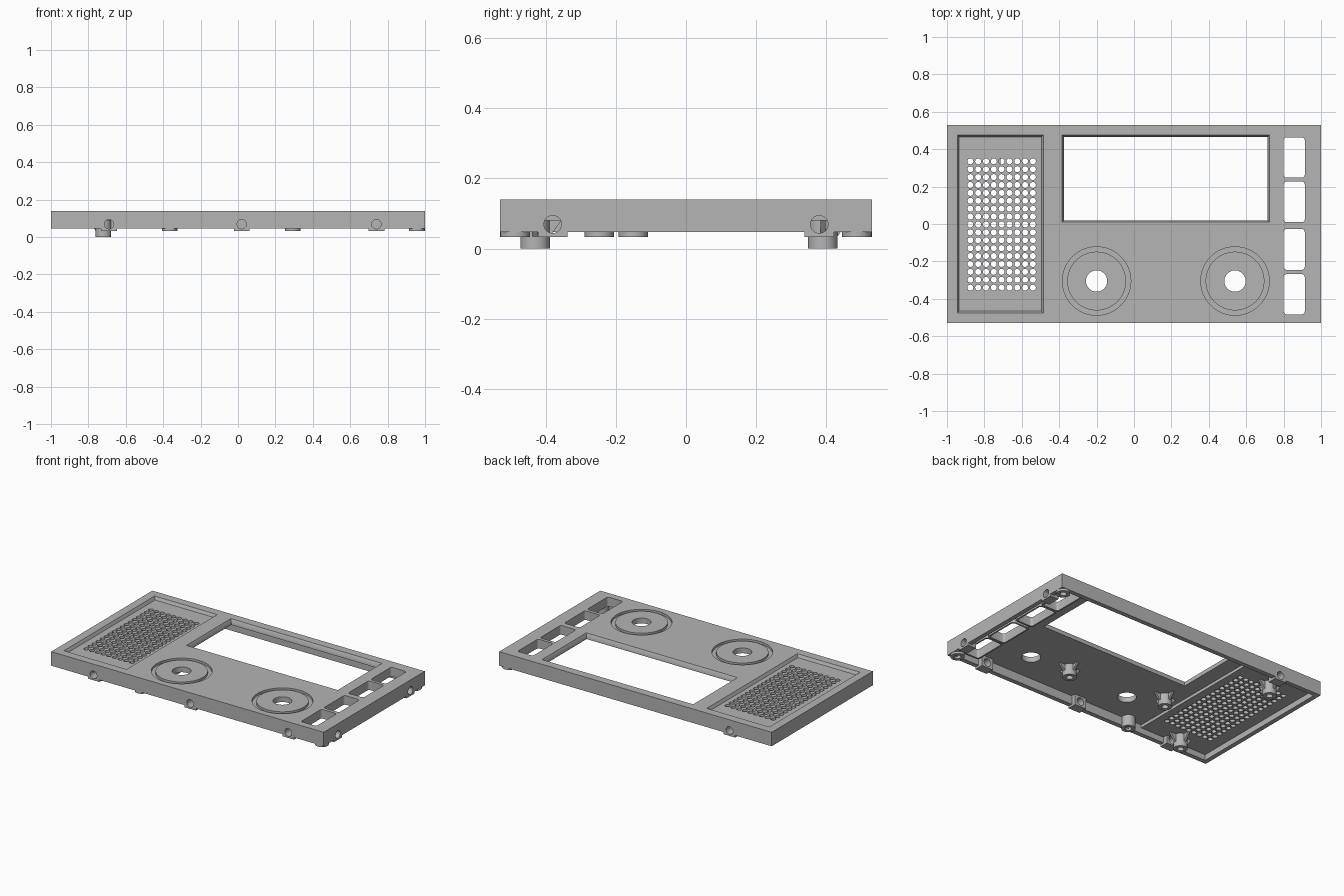
import bpy, bmesh
from math import cos, sin, pi, radians
from mathutils import Matrix

cube = bpy.data.objects.get("Cube")
if cube:
    bpy.data.objects.remove(cube, do_unlink=True)

grey = bpy.data.materials.new("panel grey")
grey.use_nodes = True
grey.diffuse_color = (0.46, 0.46, 0.46, 1)
grey.node_tree.nodes["Principled BSDF"].inputs["Base Color"].default_value = (0.46, 0.46, 0.46, 1)

HALF_X, HALF_Y, TOP, RIM = 1.0, 0.53, 0.14, 0.047
WALL, CEILING, TRAY_CEILING = 0.03, 0.105, 0.085


def finish(name, bm):
    bmesh.ops.recalc_face_normals(bm, faces=bm.faces)
    mesh = bpy.data.meshes.new(name)
    bm.to_mesh(mesh)
    bm.free()
    mesh.materials.append(grey)
    obj = bpy.data.objects.new(name, mesh)
    bpy.context.collection.objects.link(obj)
    return obj


def loft(bm, rings):
    """Solid skinned through equal-length rings of points."""
    loops = [[bm.verts.new(p) for p in ring] for ring in rings]
    n = len(loops[0])
    for a, b in zip(loops, loops[1:]):
        for i in range(n):
            bm.faces.new((a[i], a[(i + 1) % n], b[(i + 1) % n], b[i]))
    bm.faces.new(loops[0][::-1])
    bm.faces.new(loops[-1])


def rect(x0, x1, y0, y1, z, grow=0.0, radius=0.0):
    x0, x1, y0, y1 = x0 - grow, x1 + grow, y0 - grow, y1 + grow
    if not radius:
        return [(x0, y0, z), (x1, y0, z), (x1, y1, z), (x0, y1, z)]
    corners = [(x1 - radius, y1 - radius), (x0 + radius, y1 - radius),
               (x0 + radius, y0 + radius), (x1 - radius, y0 + radius)]
    return [(cx + radius * cos((q + s / 4) * pi / 2), cy + radius * sin((q + s / 4) * pi / 2), z)
            for q, (cx, cy) in enumerate(corners) for s in range(5)]


def slab(name, bounds, z0, z1, grow=0.0, radius=0.0):
    bm = bmesh.new()
    loft(bm, [rect(*bounds, z0, radius=radius), rect(*bounds, z1, grow, radius)])
    return finish(name, bm)


def add_cylinder(bm, centre, r, depth, axis="Z", sides=32):
    turn = {"Z": Matrix(), "X": Matrix.Rotation(pi / 2, 4, "Y"), "Y": Matrix.Rotation(pi / 2, 4, "X")}[axis]
    bmesh.ops.create_cone(bm, cap_ends=True, segments=sides, radius1=r, radius2=r, depth=depth,
                          matrix=Matrix.Translation(centre) @ turn)


def cylinders(name, centres, r, depth, axis="Z", sides=32):
    bm = bmesh.new()
    for c in centres:
        add_cylinder(bm, c, r, depth, axis, sides)
    return finish(name, bm)


def tube(name, x, y, z0, z1, outer, inner, sides=32):
    bm = bmesh.new()
    profile = [(outer, z0), (outer, z1), (inner, z1), (inner, z0)]
    loops = [[bm.verts.new((x + r * cos(2 * pi * i / sides), y + r * sin(2 * pi * i / sides), z))
              for i in range(sides)] for r, z in profile]
    for k in range(4):
        a, b = loops[k], loops[(k + 1) % 4]
        for i in range(sides):
            bm.faces.new((a[i], a[(i + 1) % sides], b[(i + 1) % sides], b[i]))
    return finish(name, bm)


def combine(target, tool, operation="DIFFERENCE"):
    """Apply a boolean and remove the tool."""
    tool.hide_render = True
    mod = target.modifiers.new("bool", "BOOLEAN")
    mod.operation, mod.object, mod.solver = operation, tool, "EXACT"
    graph = bpy.context.evaluated_depsgraph_get()
    mesh = bpy.data.meshes.new_from_object(target.evaluated_get(graph))
    target.modifiers.clear()
    target.data = mesh
    bpy.data.objects.remove(tool, do_unlink=True)


# Shell: open-bottomed box with a deeper ceiling under the speaker tray
shell = slab("panel_shell", (-HALF_X, HALF_X, -HALF_Y, HALF_Y), RIM, TOP)
inner_x, inner_y = HALF_X - WALL, HALF_Y - WALL
combine(shell, slab("cut", (-inner_x, inner_x, -inner_y, inner_y), -0.1, TRAY_CEILING))
combine(shell, slab("cut", (-0.475, inner_x, -inner_y, inner_y), 0.0, CEILING))

# Screw blocks on the walls
block = 0.042
for x, side in ((-0.69, -1), (0.02, -1), (0.74, -1), (-0.69, 1)):
    ys = sorted((side * HALF_Y, side * (HALF_Y - 0.06)))
    low = 0.033 if side < 0 else RIM - 0.014
    combine(shell, slab("block", (x - block, x + block, *ys), low, 0.11), "UNION")
for y in (-0.38, 0.38):
    combine(shell, slab("block", (HALF_X - 0.06, HALF_X, y - block, y + block), 0.033, 0.11), "UNION")

# Sideways screw holes
hole_z = 0.069
combine(shell, cylinders("cut", [(x, -HALF_Y, hole_z) for x in (-0.69, 0.02, 0.74)]
                         + [(-0.69, HALF_Y, hole_z)], 0.025, 0.2, "Y"))
combine(shell, cylinders("cut", [(HALF_X, y, hole_z) for y in (-0.38, 0.38)], 0.025, 0.2, "X"))

# Speaker tray and its grille
combine(shell, slab("cut", (-0.935, -0.495, -0.465, 0.465), 0.12, 0.1401, 0.01))
grille = [(-0.875 + 0.0418 * i, 0.335 - 0.0422 * j, 0.1) for i in range(9) for j in range(17)]
combine(shell, cylinders("cut", grille, 0.016, 0.2, sides=16))

# Display window with a bevelled edge
window = (-0.375, 0.715, 0.02, 0.465)
combine(shell, slab("cut", window, 0.0, 0.2))
combine(shell, slab("cut", window, 0.12, 0.1401, 0.01))

# Dials: ring groove and shaft hole
for x in (-0.2, 0.54):
    combine(shell, tube("cut", x, -0.305, 0.125, 0.16, 0.183, 0.157, 64))
    combine(shell, cylinders("cut", [(x, -0.305, 0.1)], 0.057, 0.2, sides=48))

# Button openings, each with a collar underneath
for i, (y0, y1) in enumerate(((-0.483, -0.268), (-0.245, -0.027), (0.01, 0.227), (0.248, 0.463))):
    opening = (0.80, 0.913, y0, y1)
    combine(shell, slab("cut", opening, 0.0, 0.2, radius=0.015))
    collar = slab(f"button_collar_{i + 1}", (0.79, 0.923, y0 - 0.01, y1 + 0.01), 0.08, 0.106, radius=0.02)
    combine(collar, slab("cut", opening, 0.0, 0.2, radius=0.015))

# Screw posts: x, y, lowest z, whether gusseted
posts = [(-0.72, -0.43, 0.0, True), (-0.72, 0.39, 0.0, True),
         (-0.365, -0.487, 0.033, False), (-0.365, -0.15, 0.033, True), (0.292, -0.247, 0.033, True),
         (0.957, -0.487, 0.033, False), (0.957, 0.487, 0.033, False)]
for i, (x, y, low, gusset) in enumerate(posts):
    ceiling = TRAY_CEILING if x < -0.475 else CEILING
    tube(f"screw_post_{i + 1}", x, y, low, ceiling + 0.003, 0.042, 0.02)
    if not gusset:
        continue
    bm = bmesh.new()
    for k in range(4):
        turn = Matrix.Translation((x, y, 0)) @ Matrix.Rotation(k * pi / 2, 4, "Z")
        start = len(bm.verts)
        side = [(0.035, ceiling + 0.002), (0.08, ceiling + 0.002), (0.035, low + 0.025)]
        loft(bm, [[(r, t, z) for r, z in side] for t in (-0.007, 0.007)])
        bm.verts.ensure_lookup_table()
        bmesh.ops.transform(bm, matrix=turn, verts=bm.verts[start:])
    finish(f"post_gussets_{i + 1}", bm)

# Smooth round walls, keep edges crisp
bpy.ops.object.select_all(action="DESELECT")
for obj in bpy.context.collection.objects:
    if obj.type == "MESH":
        obj.select_set(True)
        bpy.context.view_layer.objects.active = obj
bpy.ops.object.shade_smooth_by_angle(angle=radians(30))
